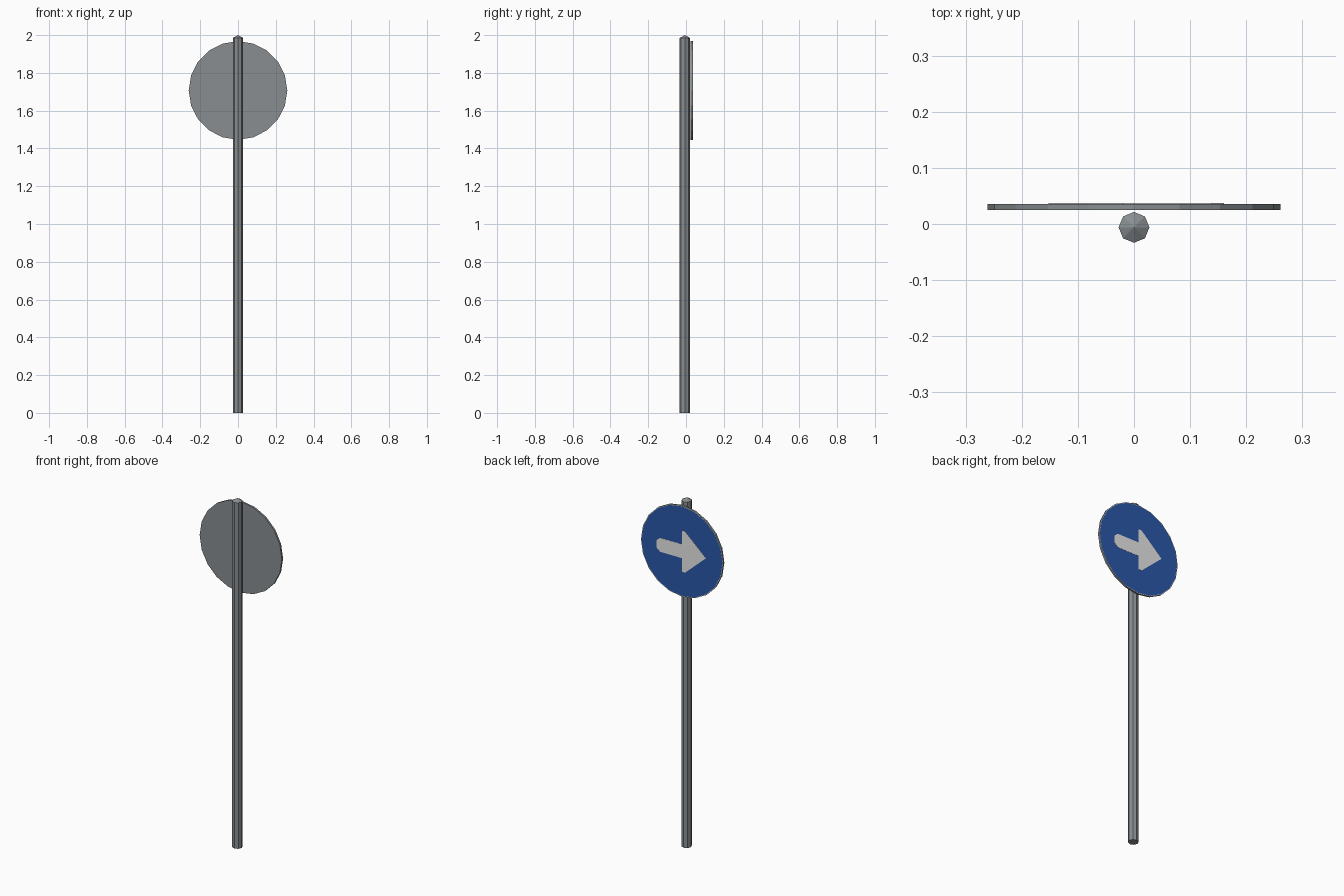
import bpy
import bmesh
from math import radians
from mathutils import Matrix

default = bpy.data.objects.get("Cube")
if default:
    bpy.data.objects.remove(default, do_unlink=True)


def make_material(name, rgb):
    mat = bpy.data.materials.new(name)
    mat.use_nodes = True
    color = (*rgb, 1.0)
    mat.diffuse_color = color
    mat.node_tree.nodes["Principled BSDF"].inputs["Base Color"].default_value = color
    return mat


steel = make_material("steel_grey", (0.25, 0.27, 0.28))
blue = make_material("sign_blue", (0.022, 0.098, 0.40))
white = make_material("sign_white", (0.83, 0.83, 0.83))


def add_object(name, bm, materials):
    bmesh.ops.recalc_face_normals(bm, faces=bm.faces)
    mesh = bpy.data.meshes.new(name)
    bm.to_mesh(mesh)
    bm.free()
    for mat in materials:
        mesh.materials.append(mat)
    obj = bpy.data.objects.new(name, mesh)
    bpy.context.collection.objects.link(obj)
    return obj


# Octagonal pole with a shallow pointed cap
POLE_Y, POLE_R, SHOULDER, TOP = -0.006, 0.0275, 1.985, 2.0
bm = bmesh.new()
bmesh.ops.create_cone(bm, cap_ends=True, segments=8, radius1=POLE_R, radius2=POLE_R,
                      depth=SHOULDER, matrix=Matrix.Translation((0, POLE_Y, SHOULDER / 2)))
lid = max(bm.faces, key=lambda f: f.calc_center_median().z)
peak = bmesh.ops.poke(bm, faces=[lid])["verts"][0]
peak.co.z = TOP
add_object("pole", bm, [steel])

# Round sign plate: steel body, white rim and blue field on the rear face
SIGN_Z, SIGN_R, FRONT_Y, BACK_Y = 1.707, 0.261, 0.025, 0.036
bm = bmesh.new()
place = Matrix.Translation((0, (FRONT_Y + BACK_Y) / 2, SIGN_Z)) @ Matrix.Rotation(radians(90), 4, 'X')
bmesh.ops.create_cone(bm, cap_ends=True, segments=20, radius1=SIGN_R, radius2=SIGN_R,
                      depth=BACK_Y - FRONT_Y, matrix=place)
field = max(bm.faces, key=lambda f: f.calc_center_median().y)
rim = bmesh.ops.inset_individual(bm, faces=[field], thickness=0.004)["faces"]
field.material_index = 1
for face in rim:
    face.material_index = 2
add_object("sign_plate", bm, [steel, blue, white])

# Arrow plate pointing to -x, mirrored from its upper outline
upper = [(0.16, 0.022), (0.138, 0.04), (0.0, 0.04), (0.0, 0.118), (-0.02, 0.118)]
outline = upper + [(-0.152, 0.0)] + [(x, -z) for x, z in reversed(upper)]
bm = bmesh.new()
arrow = bm.faces.new([bm.verts.new((x, BACK_Y, SIGN_Z + z)) for x, z in outline])
raised = bmesh.ops.extrude_face_region(bm, geom=[arrow])["geom"]
bmesh.ops.translate(bm, vec=(0, 0.001, 0),
                    verts=[v for v in raised if isinstance(v, bmesh.types.BMVert)])
add_object("arrow", bm, [white])
